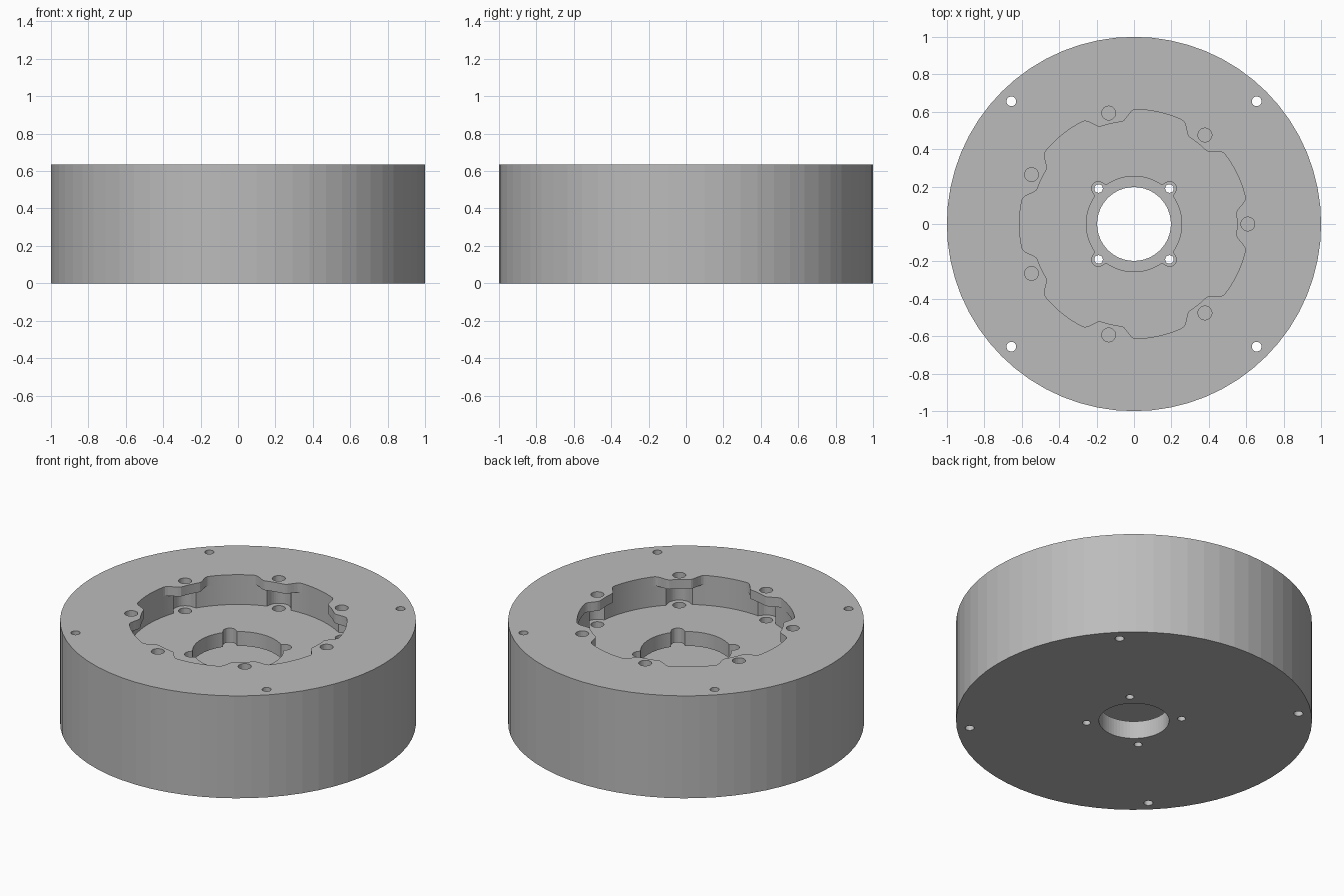
import bpy, bmesh
from math import cos, sin, pi, sqrt, radians

cube = bpy.data.objects.get("Cube")
if cube:
    bpy.data.objects.remove(cube)

HEIGHT = 0.635
POCKET_FLOOR = 0.449   # top of the middle plate
CAVITY_TOP = 0.36      # underside of the middle plate
CAVITY_FLOOR = 0.11    # top of the bottom plate
TAB_UNDERSIDE = 0.577
BOLT_RING = 0.608
TABS = 7


def prism(name, radius, low, high, steps=64, centre=(0, 0)):
    """Upright prism; radius is a number or a function of the angle."""
    bm = bmesh.new()
    rings = []
    for z in (low, high):
        ring = []
        for i in range(steps):
            a = 2 * pi * i / steps
            r = radius(a) if callable(radius) else radius
            ring.append(bm.verts.new((centre[0] + r * cos(a), centre[1] + r * sin(a), z)))
        rings.append(ring)
    bottom, top = rings
    bm.faces.new(bottom)
    bm.faces.new(top)
    for i in range(steps):
        j = (i + 1) % steps
        bm.faces.new((bottom[i], bottom[j], top[j], top[i]))
    bmesh.ops.recalc_face_normals(bm, faces=bm.faces)
    mesh = bpy.data.meshes.new(name)
    bm.to_mesh(mesh)
    bm.free()
    obj = bpy.data.objects.new(name, mesh)
    bpy.context.collection.objects.link(obj)
    return obj


def offset_angle(a, count, start=0.0):
    """Angle to the nearest of several evenly spaced directions."""
    step = 2 * pi / count
    return (a - start + step / 2) % step - step / 2


def tab_outline(a):
    d = abs(offset_angle(a, TABS))
    t = min(max((d - radians(6)) / radians(7.5), 0), 1)
    return 0.55 + 0.062 * t * t * (3 - 2 * t)


def scalloped(base, count, start, ring, scallop):
    """Circle widened by small circles centred on a ring."""
    def radius(a):
        d = offset_angle(a, count, start)
        under = scallop ** 2 - (ring * sin(d)) ** 2
        return max(base, ring * cos(d) + sqrt(under)) if under > 0 else base
    return radius


def polar(r, a):
    return (r * cos(a), r * sin(a))


body = prism("housing_body", 1.0, 0, HEIGHT)

# Hollow interior, tabbed pocket and central openings
cutters = [
    prism("inner_cavity", 0.85, CAVITY_FLOOR, CAVITY_TOP),
    prism("lower_pocket", scalloped(0.615, TABS, 0, BOLT_RING, 0.068),
          POCKET_FLOOR, TAB_UNDERSIDE, 420),
    prism("tabbed_opening", tab_outline, 0.5, 0.7, 280),
    prism("middle_opening", scalloped(0.255, 4, pi / 4, 0.268, 0.037), 0.3, 0.5, 240),
    prism("bottom_opening", 0.197, -0.1, 0.2),
]

# Bolt holes through the tabs and the middle plate
for i in range(TABS):
    spot = polar(BOLT_RING, 2 * pi * i / TABS)
    cutters.append(prism("tab_hole", 0.037, 0.3, 0.7, 24, spot))

# Corner holes through the full height and small holes in the bottom plate
for i in range(4):
    a = pi / 4 + i * pi / 2
    cutters.append(prism("corner_hole", 0.026, -0.1, 0.7, 24, polar(0.927, a)))
    cutters.append(prism("bottom_hole", 0.023, -0.1, 0.2, 24, polar(0.268, a)))

for cutter in cutters:
    cutter.hide_render = True
    cut = body.modifiers.new(cutter.name, 'BOOLEAN')
    cut.operation = 'DIFFERENCE'
    cut.solver = 'EXACT'
    cut.object = cutter

# Bake the cuts and remove the cutters
bpy.context.view_layer.update()
graph = bpy.context.evaluated_depsgraph_get()
finished = bpy.data.meshes.new_from_object(body.evaluated_get(graph))
body.modifiers.clear()
body.data = finished
for cutter in cutters:
    bpy.data.objects.remove(cutter)

# Single plain grey
colour = (0.5, 0.5, 0.5, 1)
grey = bpy.data.materials.new("plain_grey")
grey.use_nodes = True
grey.diffuse_color = colour
grey.node_tree.nodes["Principled BSDF"].inputs["Base Color"].default_value = colour
finished.materials.clear()
finished.materials.append(grey)
for face in finished.polygons:
    face.material_index = 0
    face.use_smooth = False
